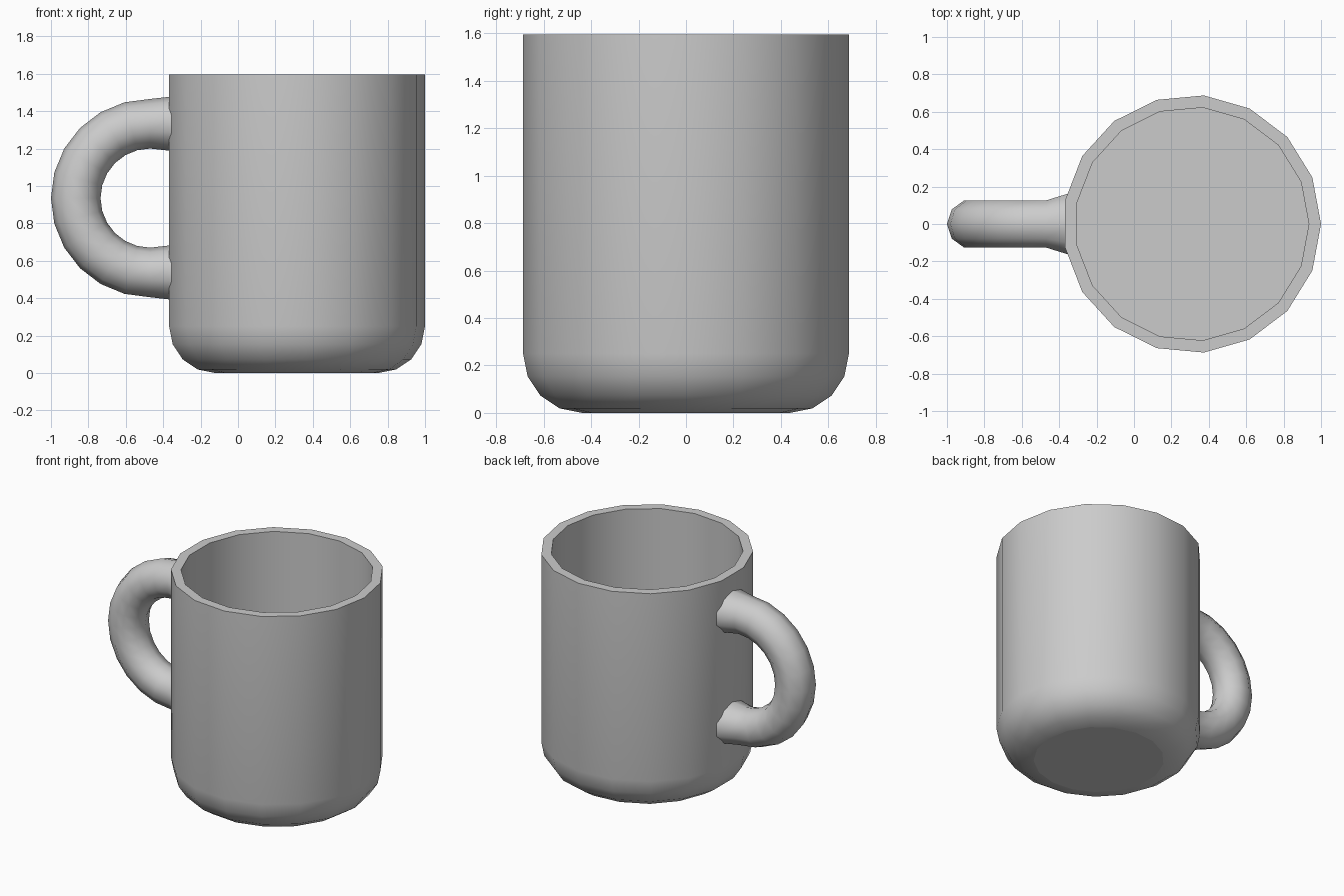
import bpy, bmesh
from math import sin, cos, pi, radians

if "Cube" in bpy.data.objects:
    bpy.data.objects.remove(bpy.data.objects["Cube"])


def loft(name, rings, wrap_caps=(False, False)):
    """Skin a list of closed rings into one smooth-shaded object."""
    bm = bmesh.new()
    loops = [[bm.verts.new(p) for p in ring] for ring in rings]
    n = len(loops[0])
    for a, b in zip(loops, loops[1:]):
        for i in range(n):
            j = (i + 1) % n
            bm.faces.new((a[i], a[j], b[j], b[i]))
    for cap, ring in zip(wrap_caps, (loops[0], loops[-1])):
        if cap:
            face = bm.faces.new(ring)
            for e in face.edges:
                e.smooth = False
    bmesh.ops.recalc_face_normals(bm, faces=bm.faces[:])
    mesh = bpy.data.meshes.new(name)
    bm.to_mesh(mesh)
    bm.free()
    obj = bpy.data.objects.new(name, mesh)
    bpy.context.collection.objects.link(obj)
    bpy.ops.object.select_all(action='DESELECT')
    obj.select_set(True)
    bpy.context.view_layer.objects.active = obj
    bpy.ops.object.shade_smooth_by_angle(angle=radians(40))
    return obj


# Cup body: 17-sided, rounded foot, flat rim and hollow inside
SIDES, CUP_X, R, FILLET = 17, 0.31, 0.69, 0.25
profile = []
for k in range(5):
    a = radians(90 - 22.5 * k)
    profile.append((R - FILLET + FILLET * cos(a), FILLET - FILLET * sin(a)))
profile += [(R, 1.595), (0.625, 1.595), (0.625, 0.13)]
loft("cup_body",
     [[(CUP_X + r * cos(2 * pi * i / SIDES), r * sin(2 * pi * i / SIDES), z)
       for i in range(SIDES)] for r, z in profile],
     (True, True))

# Handle: 10-sided tube along a half circle, flared where it meets the cup
ARC_X, ARC_Z, MAJOR, TUBE, N = -0.47, 0.935, 0.3975, 0.1325, 10


def tube_ring(angle, shift=0.0, flare_y=1.0, flare_r=1.0):
    ring = []
    for i in range(N):
        t = 2 * pi * i / N
        d = MAJOR + TUBE * flare_r * cos(t)
        ring.append((ARC_X - d * cos(angle) + shift,
                     TUBE * flare_y * sin(t),
                     ARC_Z + d * sin(angle)))
    return ring


END = dict(shift=0.13, flare_y=1.32, flare_r=1.11)
rings = [tube_ring(-pi / 2, **END)]
rings += [tube_ring(radians(a)) for a in range(-90, 91, 15)]
rings += [tube_ring(pi / 2, **END)]
loft("handle", rings)
